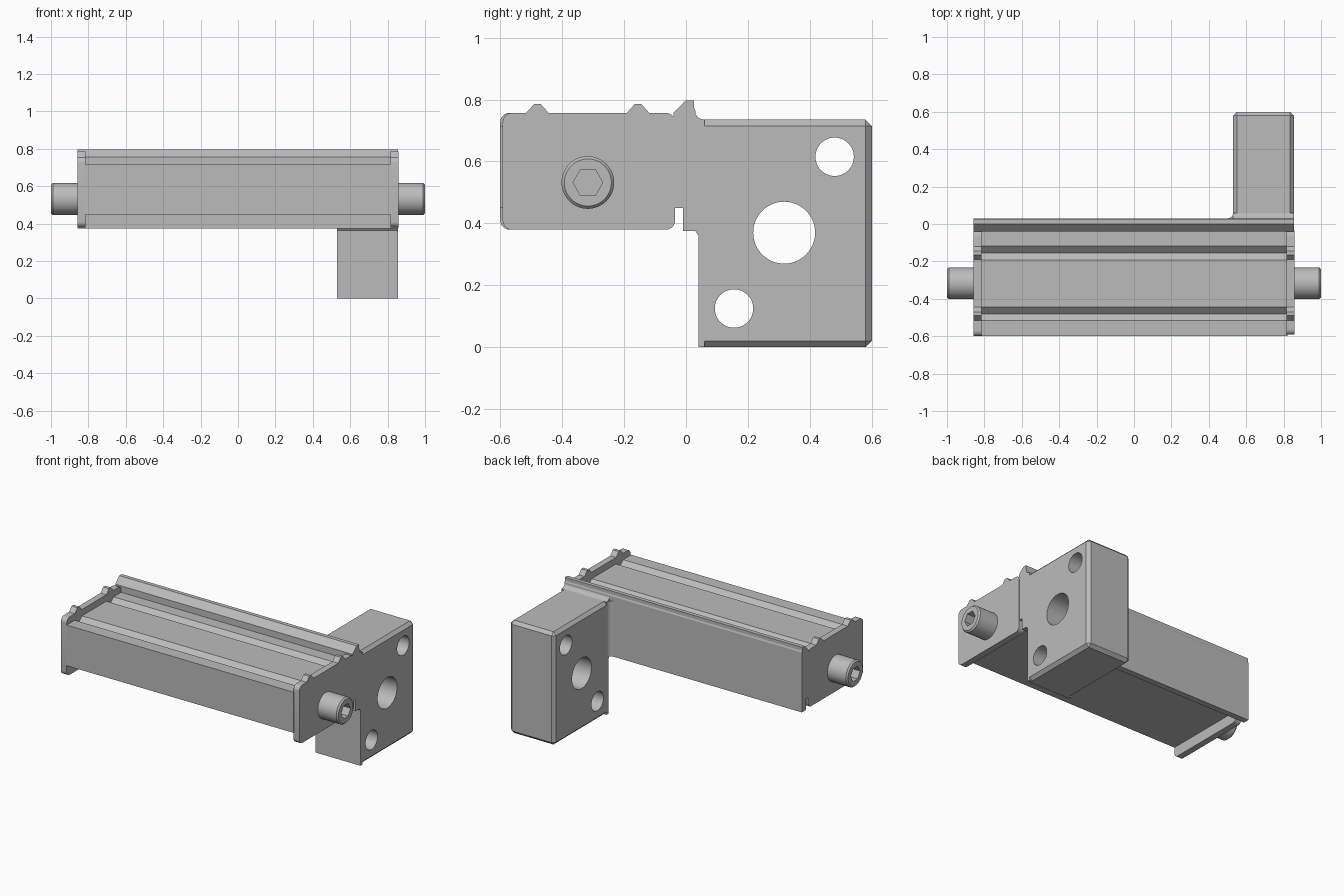
import bpy, bmesh
from math import sin, cos, radians, tau

default = bpy.data.objects.get("Cube")
if default:
    bpy.data.objects.remove(default, do_unlink=True)

steel = bpy.data.materials.new("plain grey")
steel.use_nodes = True
GREY = (0.5, 0.5, 0.5, 1)
steel.diffuse_color = GREY
steel.node_tree.nodes["Principled BSDF"].inputs["Base Color"].default_value = GREY


def finish(name, bm):
    bmesh.ops.recalc_face_normals(bm, faces=bm.faces)
    mesh = bpy.data.meshes.new(name)
    bm.to_mesh(mesh)
    bm.free()
    mesh.materials.append(steel)
    ob = bpy.data.objects.new(name, mesh)
    bpy.context.collection.objects.link(ob)
    return ob


def smooth(ob):
    bpy.ops.object.select_all(action='DESELECT')
    ob.select_set(True)
    bpy.context.view_layer.objects.active = ob
    bpy.ops.object.shade_smooth_by_angle(angle=radians(30))


def arc(cx, cy, r, a0, a1, n=6):
    steps = [radians(a0 + (a1 - a0) * i / n) for i in range(n + 1)]
    return [(cx + r * cos(a), cy + r * sin(a)) for a in steps]


def prism(name, pts, lo, hi, axis='X'):
    """Extrude a (y, z) outline along X, or an (x, y) outline along Z."""
    bm = bmesh.new()
    place = (lambda p: (lo, *p)) if axis == 'X' else (lambda p: (*p, lo))
    face = bm.faces.new([bm.verts.new(place(p)) for p in pts])
    made = bmesh.ops.extrude_face_region(bm, geom=[face])["geom"]
    move = (hi - lo, 0, 0) if axis == 'X' else (0, 0, hi - lo)
    bmesh.ops.translate(bm, verts=[v for v in made if isinstance(v, bmesh.types.BMVert)], vec=move)
    return finish(name, bm)


def cut(ob, cutters):
    for c in cutters:
        c.hide_render = True
        c.hide_viewport = True
        c.display_type = 'WIRE'
        mod = ob.modifiers.new("cut", 'BOOLEAN')
        mod.operation = 'DIFFERENCE'
        mod.solver = 'EXACT'
        mod.object = c
    # bake the cuts so the cutters can go
    dg = bpy.context.evaluated_depsgraph_get()
    mesh = bpy.data.meshes.new_from_object(ob.evaluated_get(dg))
    ob.modifiers.clear()
    ob.data = mesh
    for c in cutters:
        bpy.data.objects.remove(c, do_unlink=True)


# Long body with two V grooves along its top
ridges = (-0.155, -0.48)
top = 0.715
body = [(-0.6, 0.45), (-0.005, 0.45), (-0.005, top)]
for y in ridges:
    body += [(y + 0.037, top), (y, top - 0.034), (y - 0.037, top)]
body.append((-0.6, top))
prism("main_body", body, -0.82, 0.82)

# Back plate with slanted lip and the web joining the end caps
plate = [(-0.01, 0.375), (0.03, 0.375), (0.03, 0.765), (0.026, 0.775), (0.026, 0.797),
         (0.0, 0.797), (-0.04, 0.757), (-0.04, 0.45), (-0.01, 0.45)]
prism("back_plate", plate, -0.857, 0.855)

# Rounded end caps with teeth on top, and socket head bolts
for side, label, front in ((1, "left", -0.592), (-1, "right", -0.6)):
    cap = arc(-0.065, 0.41, 0.03, -90, 0) + arc(-0.065, 0.727, 0.03, 0, 90)
    for y in ridges:
        cap += [(y + 0.036, 0.757), (y + 0.01, 0.786), (y - 0.01, 0.786), (y - 0.036, 0.757)]
    cap += arc(front + 0.03, 0.727, 0.03, 90, 180) + arc(front + 0.03, 0.41, 0.03, 180, 270)
    smooth(prism(label + "_end_cap", cap, *sorted((side * 0.815, side * 0.857))))

    # Lathed bolt head: (x, radius) rings, then an inner hexagonal socket
    bm = bmesh.new()

    def ring(x, r, n):
        return [bm.verts.new((side * x, -0.317 + r * cos(tau * i / n), 0.532 + r * sin(tau * i / n)))
                for i in range(n)]

    n = 48
    rings = [ring(x, r, n) for x, r in ((0.85, 0.085), (0.99, 0.085), (1.0, 0.076))]
    for a, b in zip(rings, rings[1:]):
        for i in range(n):
            bm.faces.new((a[i], a[(i + 1) % n], b[(i + 1) % n], b[i]))
    hexa, floor = ring(1.0, 0.048, 6), ring(0.94, 0.048, 6)
    k = n // 6
    for i in range(6):
        j = (i + 1) % 6
        rim = [rings[-1][(i * k + t) % n] for t in range(k + 1)]
        bm.faces.new(rim + [hexa[j], hexa[i]])
        bm.faces.new((hexa[i], hexa[j], floor[j], floor[i]))
    bm.faces.new(floor)
    bm.faces.new(rings[0])
    smooth(finish(label + "_bolt", bm))

# Chamfered mounting block
x0, x1, y0, y1, z1 = 0.53, 0.855, 0.06, 0.6, 0.735
block = prism("mounting_block", [(y0, 0), (y1, 0), (y1, z1), (y0, z1)], x0, x1)
bm = bmesh.new()
bm.from_mesh(block.data)
edges = [e for e in bm.edges if max(v.co.y for v in e.verts) > y0 + 0.1]
bmesh.ops.bevel(bm, geom=edges, offset=0.02, segments=1, affect='EDGES')
bm.to_mesh(block.data)
bm.free()

# Three holes through the block
holes = [prism("hole_cutter", arc(y, z, r, 0, 352.5, 47), 0.4, 1.0)
         for y, z, r in ((0.48, 0.615, 0.062), (0.317, 0.37, 0.1), (0.155, 0.125, 0.062))]
cut(block, holes)
smooth(block)

# Neck between plate and block, with a curved top
neck = [(0.04, 0), (y0, 0), (y0, z1)] + arc(0.06, 0.768, 0.033, 270, 180)[1:]
neck += [(0.02, 0.768), (0.02, 0.375), (0.03, 0.375), (0.04, 0.362)]
smooth(prism("block_neck", neck, x0, x1))

# Curved fillet on the inner side of the neck
fillet = arc(0.5, 0.06, 0.03, -90, 0) + [(0.54, 0.06), (0.54, 0.02), (0.5, 0.02)]
smooth(prism("neck_fillet", fillet, 0.375, z1, 'Z'))
